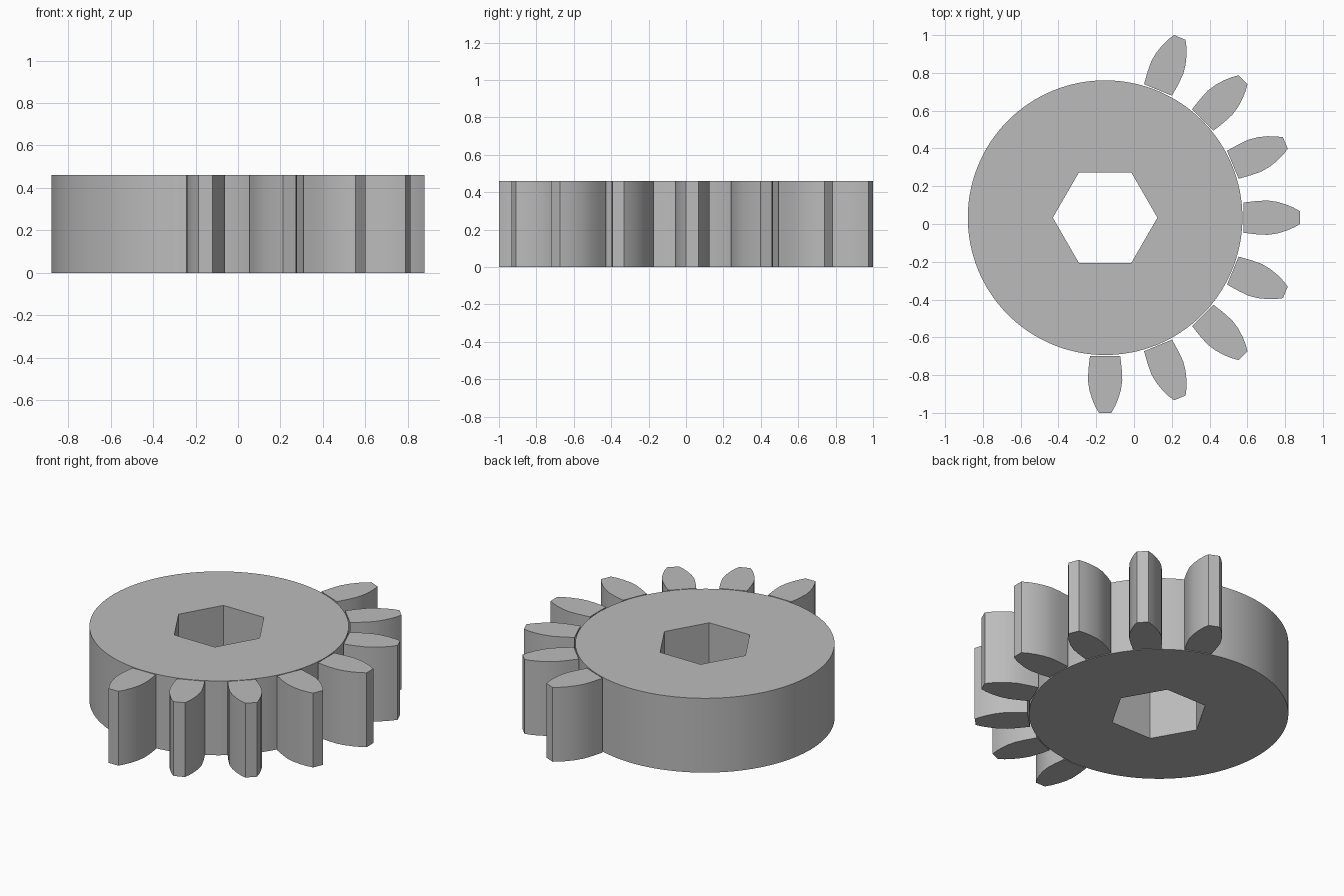
import bpy, bmesh
from math import sin, cos, tau, radians
from mathutils import Matrix, Vector

cube = bpy.data.objects.get("Cube")
if cube:
    bpy.data.objects.remove(cube, do_unlink=True)

HEIGHT = 0.46
CENTRE = Vector((-0.153, 0.0335, 0))
DISC_RADIUS = 0.727
HEX_RADIUS = 0.277

grey = bpy.data.materials.new("plain grey")
grey.use_nodes = True
grey.diffuse_color = (0.5, 0.5, 0.5, 1)
grey.node_tree.nodes["Principled BSDF"].inputs["Base Color"].default_value = (0.5, 0.5, 0.5, 1)


def ring(radius, count):
    return [(radius * cos(tau * i / count), radius * sin(tau * i / count)) for i in range(count)]


def prism(name, loops, angle=0):
    """Extrude an outline, with optional holes, up from the ground."""
    bm = bmesh.new()
    edges = []
    for loop in loops:
        verts = [bm.verts.new((x, y, 0)) for x, y in loop]
        edges += [bm.edges.new((v, verts[i - 1])) for i, v in enumerate(verts)]
    bmesh.ops.triangle_fill(bm, edges=edges, use_beauty=True)
    extruded = bmesh.ops.extrude_face_region(bm, geom=bm.faces[:], use_keep_orig=True)
    top = [g for g in extruded["geom"] if isinstance(g, bmesh.types.BMVert)]
    bmesh.ops.translate(bm, verts=top, vec=(0, 0, HEIGHT))
    bmesh.ops.recalc_face_normals(bm, faces=bm.faces[:])
    bm.transform(Matrix.Translation(CENTRE) @ Matrix.Rotation(radians(angle), 4, "Z"))
    mesh = bpy.data.meshes.new(name)
    bm.to_mesh(mesh)
    bm.free()
    mesh.materials.append(grey)
    obj = bpy.data.objects.new(name, mesh)
    bpy.context.collection.objects.link(obj)
    bpy.ops.object.select_all(action="DESELECT")
    obj.select_set(True)
    bpy.context.view_layer.objects.active = obj
    bpy.ops.object.shade_smooth_by_angle(angle=radians(25))
    return obj


# Round hub with a hexagonal bore
prism("hub", [ring(DISC_RADIUS, 128), ring(HEX_RADIUS, 6)])

# Eight separate teeth spread over part of the rim
flank = [(0.732, 0.08), (0.80, 0.088), (0.86, 0.091), (0.91, 0.084),
         (0.96, 0.069), (1.00, 0.052), (1.033, 0.033)]
profile = flank + [(x, -y) for x, y in reversed(flank)]
for i in range(8):
    prism(f"tooth_{i + 1}", [profile], -90 + 22.5 * i)
